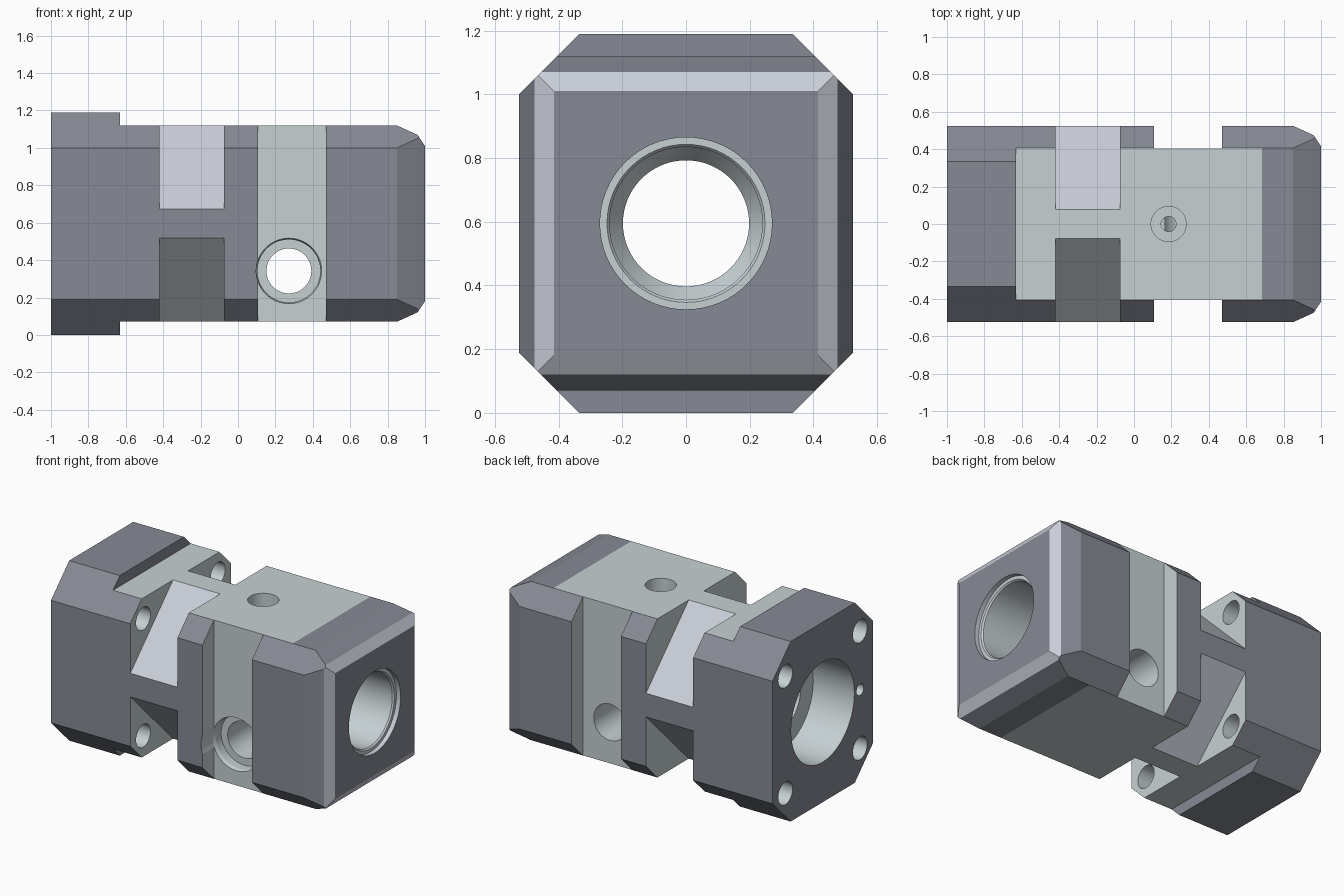
import bpy, bmesh, math
from mathutils import Vector

if "Cube" in bpy.data.objects:
    bpy.data.objects.remove(bpy.data.objects["Cube"])

CZ = 0.595  # height of the central axis


def loft(name, rings):
    """Closed solid through rings of equal point count."""
    bm = bmesh.new()
    vs = [[bm.verts.new(p) for p in ring] for ring in rings]
    n = len(vs[0])
    for a, b in zip(vs, vs[1:]):
        for i in range(n):
            j = (i + 1) % n
            bm.faces.new((a[i], a[j], b[j], b[i]))
    bm.faces.new(vs[0][::-1])
    bm.faces.new(vs[-1])
    bmesh.ops.recalc_face_normals(bm, faces=bm.faces)
    me = bpy.data.meshes.new(name)
    bm.to_mesh(me)
    bm.free()
    ob = bpy.data.objects.new(name, me)
    bpy.context.collection.objects.link(ob)
    return ob


def prism(name, x0, x1, yz):
    """Extrude a (y, height from axis) profile along x."""
    return loft(name, [[(x, y, CZ + z) for y, z in yz] for x in (x0, x1)])


def revolve(name, origin, axis, profile, seg=64):
    """Turned solid from (distance along axis, radius) points."""
    axis = Vector(axis)
    u = axis.orthogonal().normalized()
    v = axis.cross(u)
    rings = []
    for d, r in profile:
        c = Vector(origin) + axis * d
        rings.append([c + r * (u * math.cos(t) + v * math.sin(t))
                      for t in (2 * math.pi * i / seg for i in range(seg))])
    return loft(name, rings)


def combine(target, tool, op='DIFFERENCE'):
    tool.hide_render = True
    mod = target.modifiers.new("cut", 'BOOLEAN')
    mod.operation, mod.object, mod.solver = op, tool, 'EXACT'
    bpy.context.view_layer.objects.active = target
    bpy.ops.object.modifier_apply(modifier=mod.name)
    bpy.data.objects.remove(tool)


# Octagonal block
half = [(0.525, 0.405), (0.335, 0.595), (-0.335, 0.595), (-0.525, 0.405)]
body = prism("bearing_block", -1, 1.3, half + [(-y, -z) for y, z in half])

# Envelope: full-height flange, lower body, two-step chamfered end
env = [(-1.1, .7, .7), (-.63, .7, .7), (-.63, .6, .5245), (.685, .6, .5245),
       (.85, .525, .5245), (.96, .475, .4745), (1, .415, .415)]
combine(body, loft("envelope", [
    [(x, sy * hy, CZ + sz * hz) for sy, sz in ((1, 1), (-1, 1), (-1, -1), (1, -1))]
    for x, hy, hz in env]), 'INTERSECT')

# Slanted corner notches and flange bolt holes
for sy in (1, -1):
    for sz in (1, -1):
        tri = [(.003, .6), (.6, .003), (.6, .6)]
        combine(body, prism("notch", -.42, -.075, [(sy * y, sz * z) for y, z in tri]))
        combine(body, revolve("bolt_hole", (-1, sy * .39, CZ + sz * .387), (1, 0, 0),
                              [(-.05, .075), (.7, .075)], 32))
    # Vertical side groove
    combine(body, prism("groove", .108, .47,
                        [(sy * .404, -.7), (sy * .7, -.7), (sy * .7, .7), (sy * .404, .7)]))

# Stepped main bore
combine(body, revolve("main_bore", (0, 0, CZ), (1, 0, 0),
                      [(-1.05, .33), (-.7, .33), (-.7, .198), (.4, .198), (.46, .24),
                       (.96, .24), (.97, .248), (.97, .27), (1.05, .27)]))

# Cross hole, counterbored at the front
combine(body, revolve("cross_hole", (.272, 0, .342), (0, -1, 0),
                      [(-.6, .12), (.325, .12), (.325, .168), (.38, .168),
                       (.402, .175), (.6, .175)]))

# Counterbored top hole and blind dowel hole in the flange
combine(body, revolve("top_hole", (.185, 0, .65), (0, 0, 1),
                      [(0, .04), (.32, .04), (.32, .094), (.6, .094)], 48))
combine(body, revolve("dowel_hole", (-1, -.39, CZ), (1, 0, 0),
                      [(-.05, .038), (.2, .038)], 32))

# Colours: dark raw faces, light machined faces, bluish slanted faces
for name, col in (("machined_metal", (.565, .633, .65, 1)),
                  ("dark_metal", (.24, .254, .297, 1)),
                  ("slanted_metal", (.59, .617, .69, 1))):
    m = bpy.data.materials.new(name)
    m.diffuse_color = col
    m.use_nodes = True
    m.node_tree.nodes["Principled BSDF"].inputs["Base Color"].default_value = m.diffuse_color
    body.data.materials.append(m)


def on_plane(pts, f, value):
    return all(abs(f(p) - value) < 1e-3 for p in pts)


for f in body.data.polygons:
    pts = [body.data.vertices[i].co for i in f.vertices]
    raw = (on_plane(pts, lambda p: abs(p.x), 1)
           or on_plane(pts, lambda p: abs(p.y), .525)
           or on_plane(pts, lambda p: abs(p.z - CZ), .595)
           or on_plane(pts, lambda p: abs(p.y) + abs(p.z - CZ), .93))
    slanted = (on_plane(pts, lambda p: abs(p.y) + abs(p.z - CZ), .603)
               or min(p.x for p in pts) > .955 and abs(f.normal.x) < .95)
    f.material_index = 1 if raw else 2 if slanted else 0

# Smooth the bores, keep edges crisp
bpy.ops.object.select_all(action='DESELECT')
body.select_set(True)
bpy.context.view_layer.objects.active = body
bpy.ops.object.shade_smooth_by_angle(angle=math.radians(15))
